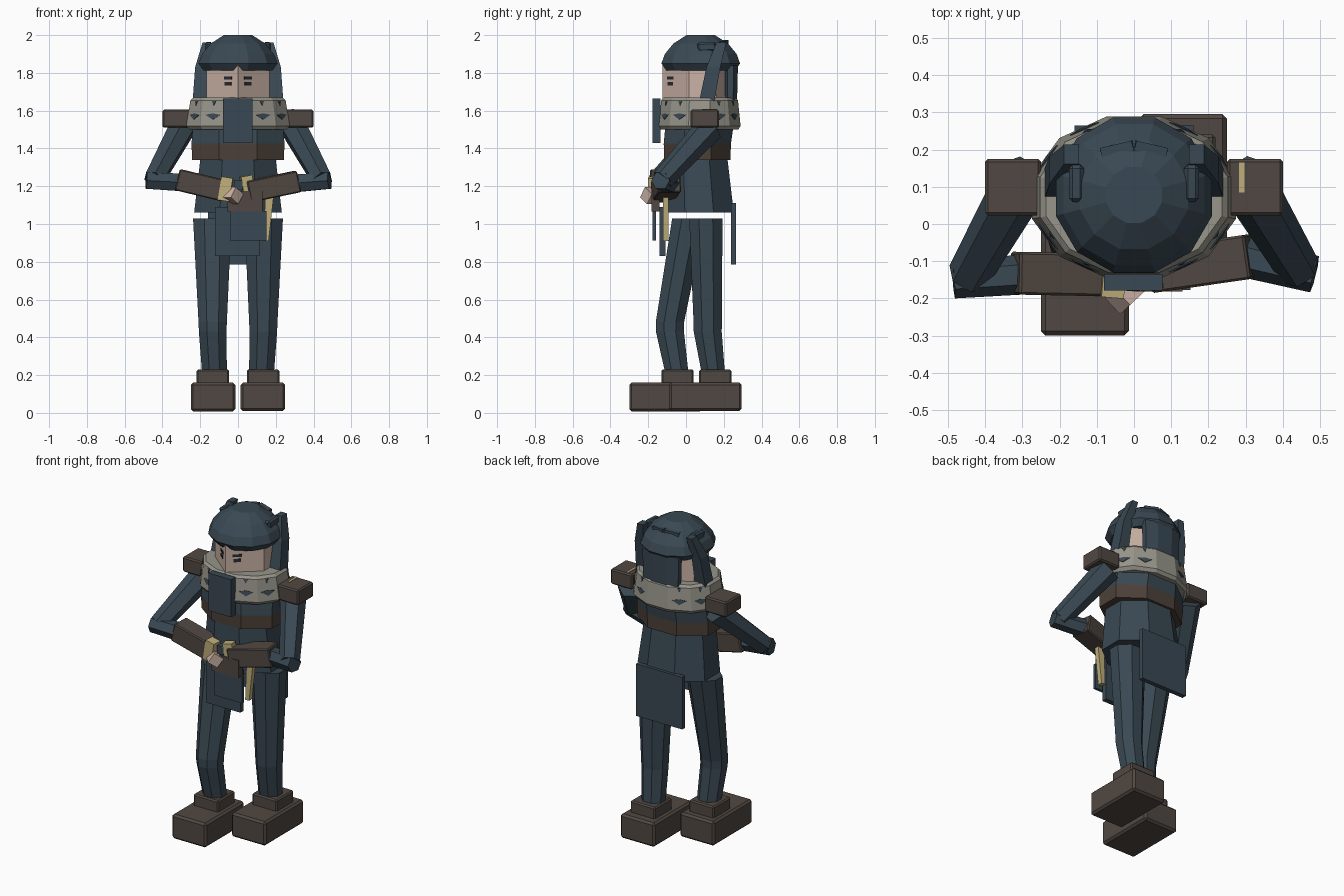
import bpy, bmesh, math
from mathutils import Vector, Matrix

if "Cube" in bpy.data.objects:
    bpy.data.objects.remove(bpy.data.objects["Cube"])


def mat(name, *rgb):
    m = bpy.data.materials.new(name)
    m.diffuse_color = (*rgb, 1)
    m.use_nodes = True
    m.node_tree.nodes["Principled BSDF"].inputs["Base Color"].default_value = m.diffuse_color
    return m


NAVY = mat("slate_cloth", .042, .066, .087)
BROWN = mat("brown_leather", .082, .064, .054)
STRAP = mat("chest_leather", .074, .052, .041)
SKIN = mat("skin", .60, .45, .38)
GREY = mat("scarf_grey", .31, .30, .255)
GOLD = mat("pale_gold", .52, .43, .20)
DARK = mat("eye_dark", .02, .025, .032)


def finish(name, bm, m, bevel=0):
    bmesh.ops.recalc_face_normals(bm, faces=bm.faces)
    me = bpy.data.meshes.new(name)
    bm.to_mesh(me)
    bm.free()
    me.materials.append(m)
    ob = bpy.data.objects.new(name, me)
    bpy.context.collection.objects.link(ob)
    if bevel:
        b = ob.modifiers.new("bevel", 'BEVEL')
        b.width, b.segments = bevel, 1
    return ob


def skin_rings(name, rings, m):
    """Bridge rings of points into a closed solid."""
    bm = bmesh.new()
    vs = [[bm.verts.new(p) for p in r] for r in rings]
    n = len(vs[0])
    for a, b in zip(vs, vs[1:]):
        for i in range(n):
            bm.faces.new((a[i], a[(i + 1) % n], b[(i + 1) % n], b[i]))
    bm.faces.new(vs[0])
    bm.faces.new(vs[-1])
    return finish(name, bm, m)


def loft(name, rings, m, n=8):
    """Horizontal rings (cx, cy, z, half_x, half_y) with a flat side to the front."""
    k = 1 / math.cos(math.pi / n)
    ang = [2 * math.pi * (i + .5) / n for i in range(n)]
    return skin_rings(name, [[(x + rx * k * math.cos(a), y + ry * k * math.sin(a), z)
                              for a in ang] for x, y, z, rx, ry in rings], m)


def tube(name, p0, p1, r0, r1, m, n=6):
    p0, p1 = Vector(p0), Vector(p1)
    q = (p1 - p0).to_track_quat('Z', 'Y')
    ang = [2 * math.pi * i / n for i in range(n)]
    return skin_rings(name, [[p + q @ Vector((r * math.cos(a), r * math.sin(a), 0))
                              for a in ang] for p, r in ((p0, r0), (p1, r1))], m)


def cube(name, size, matrix, m, bevel=0):
    bm = bmesh.new()
    bmesh.ops.create_cube(bm, size=1, matrix=matrix @ Matrix.Diagonal((*size, 1)))
    return finish(name, bm, m, bevel)


def box(name, lo, hi, m, bevel=0):
    lo, hi = Vector(lo), Vector(hi)
    return cube(name, hi - lo, Matrix.Translation((lo + hi) / 2), m, bevel)


def beam(name, p0, p1, w, h, m, bevel=0):
    """Box running from p0 to p1, w wide and h tall."""
    p0, p1 = Vector(p0), Vector(p1)
    d = p1 - p0
    x = d.normalized()
    y = Vector((0, 0, 1)).cross(x).normalized()
    rot = Matrix((x, y, x.cross(y))).transposed().to_4x4()
    return cube(name, (d.length, w, h), Matrix.Translation((p0 + p1) / 2) @ rot, m, bevel)


def plate(name, pts, origin, normal, m, t=.006):
    """Thin polygon (u sideways, v up) lying on a surface."""
    n = Vector(normal).normalized()
    u = Vector((0, 0, 1)).cross(n).normalized()
    v, o = n.cross(u), Vector(origin)
    return skin_rings(name, [[o + u * a + v * b + n * s for a, b in pts] for s in (-t / 2, t / 2)], m)


# boots, cuffs and legs: (side, boot front, cuff front, leg y at top/knee/ankle)
for s, yb, yc, ys in ((-1, -.30, -.13, (.015, -.085, -.05)), (1, -.09, .07, (.105, .115, .143))):
    tag = "left" if s > 0 else "right"
    box(tag + "_boot", (s * .132 - .118, yb, .01 if s > 0 else .008),
        (s * .132 + .118, yb + .385, .16), BROWN, .012)
    box(tag + "_boot_cuff", (s * .133 - .086, yc, .15), (s * .133 + .086, yc + .17, .23), BROWN, .008)
    loft(tag + "_leg", [(s * .125, ys[2], .22, .066, .062), (s * .134, ys[1], .43, .073, .074),
                        (s * .134, ys[1], .48, .075, .075), (s * .136, ys[0], 1.03, .102, .088)], NAVY)

# coat, chest strap and upper chest
loft("coat", [(0, .07, 1.06, .232, .183), (0, .055, 1.34, .20, .165)], NAVY)
loft("chest_strap", [(0, .06, 1.34, .243, .175), (0, .06, 1.425, .246, .178)], STRAP)
loft("upper_chest", [(0, .06, 1.425, .246, .178), (0, .07, 1.51, .24, .18)], NAVY)

# scarf with dark diamond and notch marks
loft("scarf", [(0, .072, 1.50, .255, .205), (0, .072, 1.52, .274, .217),
               (0, .072, 1.655, .252, .203), (0, .072, 1.67, .236, .19)], GREY, 12)
for i in range(12):
    a = math.pi * (i / 6 + .5)
    c, sn = math.cos(a), math.sin(a)
    nrm = (c / .262, sn / .21, .7)
    if i % 6:
        plate("scarf_diamond", [(-.042, .006), (0, -.02), (.042, .006), (0, .014)],
              (c * .266, .072 + sn * .2115, 1.572), nrm, NAVY)
    if i % 3:
        plate("scarf_notch", [(-.012, .012), (0, -.014), (.012, .012)],
              (c * .2545, .072 + sn * .205, 1.64), nrm, NAVY)
box("chin_cloth", (-.08, -.178, 1.43), (.077, -.135, 1.665), NAVY)

# head with a ridge at the front
outline = [(0, -.125), (.168, .015), (.168, .16), (0, .25), (-.168, .16), (-.168, .015)]
skin_rings("head", [[(x, y, z) for x, y in outline] for z in (1.60, 1.84)], SKIN)
for s in (-1, 1):
    for z, w, h in ((1.772, .026, .008), (1.742, .022, .010)):
        x = s * .052
        plate("eye_bar", [(-w, -h), (w, -h), (w, h), (-w, h)],
              (x, -.125 + abs(x) * .14 / .168, z), (s * .14, -.168, 0), DARK)

# cap, back hair, side flaps and cap studs
loft("cap", [(0, .078, 1.812, .182, .182), (0, .078, 1.85, .21, .208), (0, .078, 1.90, .19, .19),
             (0, .078, 1.955, .145, .145), (0, .078, 2.0, .075, .075)], NAVY, 12)
loft("back_hair", [(0, .235, 1.64, .12, .035), (0, .235, 1.84, .125, .04)], NAVY)
for s in (-1, 1):
    loft("side_flap", [(s * .203, .11, 1.65, .037, .04), (s * .197, .145, 1.83, .03, .037),
                       (s * .168, .187, 1.96, .02, .026)], NAVY, 4)
    beam("cap_side_stud", (s * .155, .06, 1.935), (s * .155, .16, 1.94), .04, .05, NAVY, .01)
    beam("cap_back_band", (0, .205, 1.955), (s * .085, .185, 1.945), .04, .04, NAVY)

# shoulder pads and arms
for s in (-1, 1):
    tag = "left" if s > 0 else "right"
    box(tag + "_shoulder_pad", (min(s * .25, s * .4), .023, 1.51), (max(s * .25, s * .4), .175, 1.605), BROWN, .008)
    elbow = Vector((s * .445, -.125 if s > 0 else -.14, 1.235))
    wrist = Vector((.30, -.09, 1.215) if s > 0 else (-.29, -.135, 1.22))
    tube(tag + "_upper_arm", (s * .295, .125, 1.51), elbow, .075, .058, NAVY)
    tube(tag + "_elbow", elbow + Vector((s * .04, -.01, -.005)), wrist, .05, .054, NAVY)
beam("right_gauntlet", (-.32, -.132, 1.235), (-.07, -.137, 1.175), .115, .115, BROWN, .006)
beam("left_gauntlet", (.315, -.087, 1.225), (.05, -.125, 1.17), .12, .115, BROWN, .006)
box("pad_stripe", (.282, .085, 1.60), (.297, .165, 1.609), GOLD)

# hands and glove cuffs
beam("right_glove", (-.095, -.165, 1.19), (-.035, -.17, 1.18), .06, .125, GOLD)
beam("left_glove", (.02, -.155, 1.205), (.078, -.145, 1.215), .05, .09, GOLD)
cube("hand", (.065, .06, .065), Matrix.Translation((-.025, -.19, 1.15)) @ Matrix.Rotation(.75, 4, 'Z')
     @ Matrix.Rotation(.6, 4, 'Y'), SKIN)
box("grip", (-.02, -.18, 1.18), (.025, -.14, 1.23), NAVY)

# belt pouch, hanging cloths and gold strip
box("belt_pouch", (-.055, -.182, 1.065), (.13, -.14, 1.175), BROWN)
box("pouch_peg", (.13, -.17, 1.13), (.15, -.155, 1.15), NAVY)
box("front_cloth", (-.122, -.14, .83), (.115, -.108, 1.09), NAVY)
box("front_cloth_small", (-.042, -.177, .912), (.152, -.16, 1.07), NAVY)
skin_rings("gold_strip", [[(x, y, z) for x, y in ((a, -.122), (b, -.122), (b, -.092), (a, -.092))]
                          for z, a, b in ((.91, .135, .162), (1.16, .145, .19))], GOLD)
box("back_cloth", (-.16, .237, .785), (.16, .265, 1.11), NAVY)
